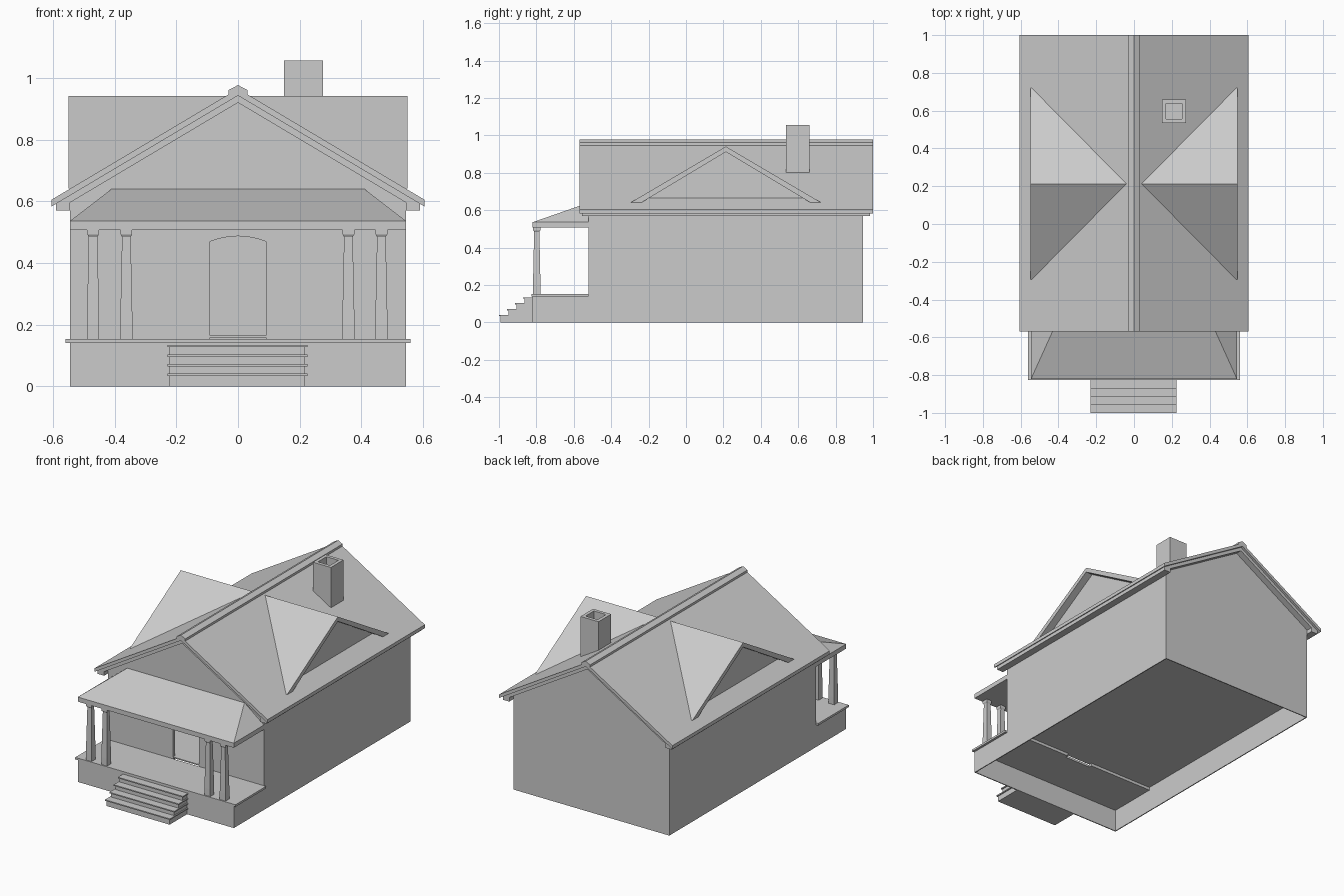
import bpy
import bmesh
import math
from mathutils import Vector

cube = bpy.data.objects.get("Cube")
if cube:
    bpy.data.objects.remove(cube)

grey = bpy.data.materials.new("plain grey")
grey.use_nodes = True
grey.diffuse_color = (0.6, 0.6, 0.6, 1)
grey.node_tree.nodes["Principled BSDF"].inputs["Base Color"].default_value = grey.diffuse_color


def finish(name, bm):
    bmesh.ops.recalc_face_normals(bm, faces=bm.faces)
    mesh = bpy.data.meshes.new(name)
    bm.to_mesh(mesh)
    bm.free()
    mesh.materials.append(grey)
    obj = bpy.data.objects.new(name, mesh)
    bpy.context.collection.objects.link(obj)
    return obj


def prism(name, profile, axis, start, end):
    """Extrude a profile of (across, z) points along the x or y axis."""
    def place(p, d):
        return (d, p[0], p[1]) if axis == "x" else (p[0], d, p[1])
    bm = bmesh.new()
    face = bm.faces.new([bm.verts.new(place(p, start)) for p in profile])
    new = bmesh.ops.extrude_face_region(bm, geom=[face], use_keep_orig=True)
    shift = Vector(place((0, 0), end - start))
    bmesh.ops.translate(bm, vec=shift, verts=[v for v in new["geom"] if isinstance(v, bmesh.types.BMVert)])
    return finish(name, bm)


def box(name, x0, x1, y0, y1, z0, z1):
    return prism(name, [(x0, z0), (x1, z0), (x1, z1), (x0, z1)], "y", y0, y1)


def loft(name, rings):
    """Skin a stack of rectangles given as (cx, cy, half_x, half_y, z)."""
    bm = bmesh.new()
    loops = [[bm.verts.new((cx + sx * hx, cy + sy * hy, z))
              for sx, sy in ((-1, -1), (1, -1), (1, 1), (-1, 1))]
             for cx, cy, hx, hy, z in rings]
    for low, high in zip(loops, loops[1:]):
        for i in range(4):
            j = (i + 1) % 4
            bm.faces.new((low[i], low[j], high[j], high[i]))
    bm.faces.new(loops[0])
    bm.faces.new(loops[-1])
    return finish(name, bm)


def mirrored(half):
    """Complete a symmetric profile from its right half."""
    return half + [(-a, z) for a, z in reversed(half) if abs(a) > 1e-6]


W, FRONT, BACK, PORCH = 0.545, -0.52, 0.945, -0.82
WALL, DECK, SLOPE = 0.006, 0.14, 0.595

# Walls: hollow shell with an arched doorway in the front gable
prism("back_wall", mirrored([(0, 0.93), (W, 0.6), (W, 0)]), "y", BACK - WALL, BACK)
arch = [(0.09 * t, 0.487 - 0.017 * t * t) for t in (0, 0.25, 0.5, 0.75, 1)]
right_half = [(0.09, DECK), (W, DECK), (W, 0.6)]
door_side = arch + right_half
front_outline = door_side + [(0, 0.93)] + [(-x, z) for x, z in reversed(door_side[1:])]
prism("front_wall", front_outline, "y", FRONT, FRONT + 0.02)
for side, s in (("left", 1), ("right", -1)):
    box(side + "_wall", s * W, s * (W - WALL), FRONT, BACK, 0, 0.6)
    box(side + "_porch_base", s * W, s * (W - WALL), PORCH, FRONT, 0, DECK)
box("front_porch_base", -W, W, PORCH, PORCH + WALL, 0, DECK)
box("house_floor", -W + WALL, W - WALL, FRONT, BACK - WALL, 0.158, 0.165)
box("porch_floor", -0.56, 0.56, -0.825, FRONT, DECK, 0.153)


# Main roof: wide top layer, smaller trim layer with a flat soffit, ridge cap
def drop(z, x):
    return z - SLOPE * x


top, mid, low = 0.965, 0.943, 0.92
prism("roof_top", [(0, top), (0.605, drop(top, 0.605)), (0.605, drop(mid, 0.605)), (0, mid),
                   (-0.605, drop(mid, 0.605)), (-0.605, drop(top, 0.605))], "y", -0.57, 1.0)
trim = [(0.59, drop(mid, 0.59)), (0.59, 0.57), (W, 0.57), (W, drop(low, W))]
prism("roof_trim", [(0, mid)] + trim + [(0, low)] + [(-x, z) for x, z in reversed(trim)],
      "y", -0.557, 0.985)
prism("ridge_cap", mirrored([(0, 0.977), (0.03, 0.961), (0.03, 0.942)]), "y", -0.57, 1.0)

# Dormers: gabled roofs with a recessed triangular wall
MID = 0.213
for side, s in (("left", 1), ("right", -1)):
    roof = [(MID, 0.941), (MID + 0.508, 0.642), (MID + 0.45, 0.642), (MID, 0.912),
            (MID - 0.45, 0.642), (MID - 0.508, 0.642)]
    prism(side + "_dormer_roof", roof, "x", s * 0.04, s * 0.549)
    prism(side + "_dormer_wall", [(MID, 0.925), (MID + 0.45, 0.645), (MID - 0.45, 0.645)],
          "x", s * 0.48, s * 0.502)

# Chimney with an open flue
CX, CY = 0.212, 0.597
loft("chimney", [(CX, CY, 0.063, 0.063, 0.78), (CX, CY, 0.063, 0.063, 1.056),
                 (CX, CY, 0.042, 0.042, 1.056), (CX, CY, 0.042, 0.042, 0.9)])

# Porch roof: beam and hipped slope running into the gable
box("porch_beam", -W, W, PORCH, FRONT, 0.507, 0.536)
mid_y = (PORCH + FRONT) / 2
loft("porch_roof", [(0, mid_y, W, 0.15, 0.536), (0, FRONT - 0.001, 0.41, 0.001, 0.64)])

# Porch columns: tapered shaft with flared capital
for i, x in enumerate((-0.47, -0.362, 0.358, 0.465)):
    y = -0.798
    loft("porch_column_%d" % (i + 1), [(x, y, h, h, z) for h, z in (
        (0.02, 0.153), (0.02, 0.2), (0.014, 0.485), (0.019, 0.493), (0.019, 0.507))])

# Front steps: risers with overhanging treads
for i in range(4):
    y, z = -1.0 + 0.043 * i, 0.041 + 0.031 * i
    box("step_%d" % (i + 1), -0.222, 0.218, y + 0.007, PORCH, 0.0, z - 0.007)
    box("step_tread_%d" % (i + 1), -0.229, 0.225, y, PORCH, z - 0.007, z)
